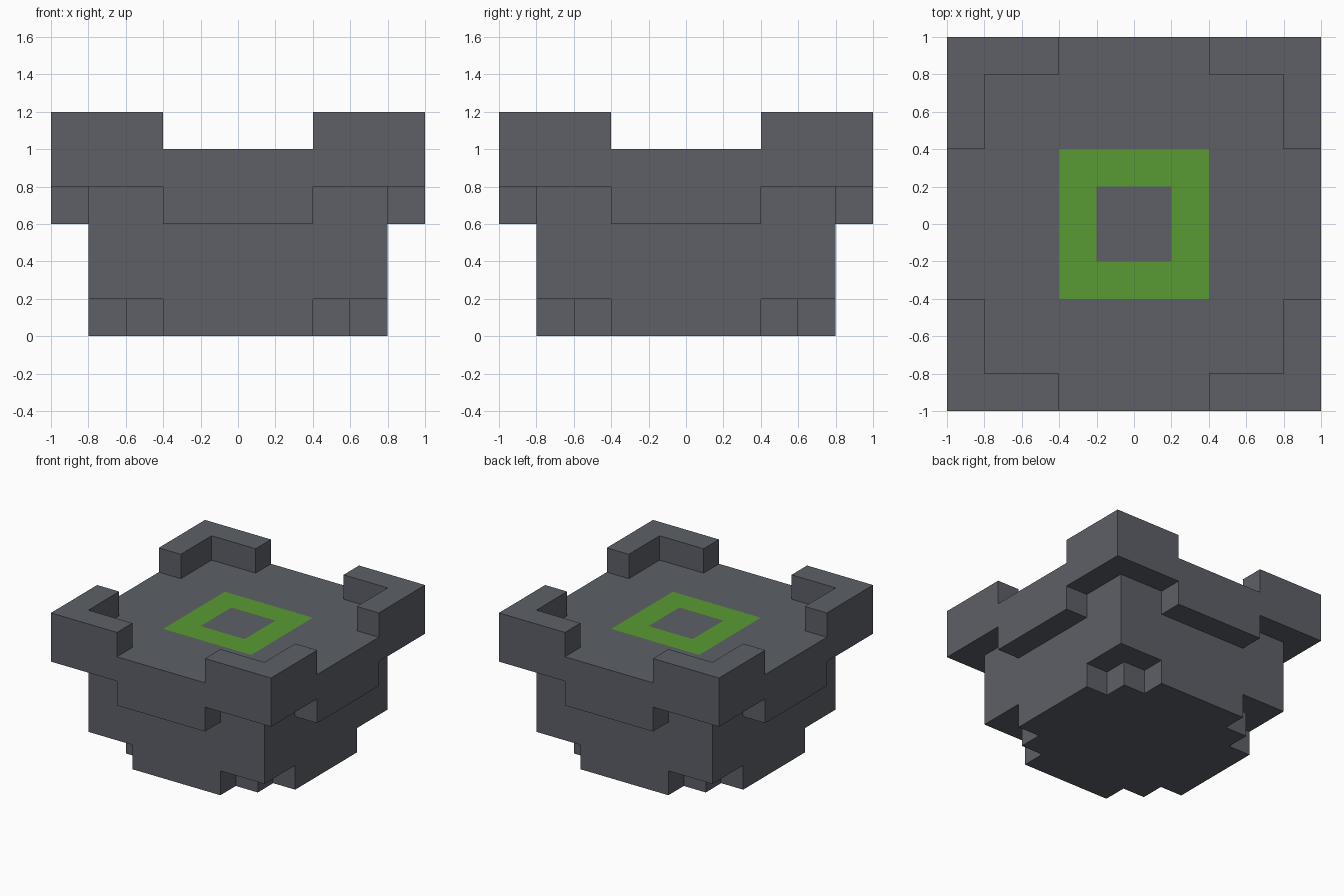
import bpy, bmesh, math
from mathutils import Vector

if "Cube" in bpy.data.objects:
    bpy.data.objects.remove(bpy.data.objects["Cube"])

S = 0.2                      # block size
NX, NZ = 10, 6               # blocks per side, layers


def material(name, rgb):
    m = bpy.data.materials.new(name)
    m.diffuse_color = (*rgb, 1)
    m.use_nodes = True
    m.node_tree.nodes["Principled BSDF"].inputs["Base Color"].default_value = m.diffuse_color
    return m


stone = material("slate grey", (0.109, 0.117, 0.136))
green = material("leaf green", (0.098, 0.328, 0.032))


# Each part is a rule on a block: near/far distance from the centre axes, layer
def foot(lo, hi, k):
    return k == 0 and (hi < 0.6 or (lo < 0.4 and hi < 0.8))


def body(lo, hi, k):
    return 1 <= k <= 3 and hi < 0.8


def rim(lo, hi, k):
    return k == 4 or (k == 3 and hi > 0.8 and lo < 0.4)


def corner_walls(lo, hi, k):
    return k == 5 and hi > 0.8 and lo > 0.4


PARTS = {"foot": foot, "body": body, "rim": rim, "corner_walls": corner_walls}


def spans(i, j):
    return sorted((abs(i - 4.5) * S, abs(j - 4.5) * S))


def solid(i, j, k):
    if not (0 <= i < NX and 0 <= j < NX and 0 <= k < NZ):
        return False
    return any(rule(*spans(i, j), k) for rule in PARTS.values())


def build(name, rule):
    bm = bmesh.new()
    for i in range(NX):
        for j in range(NX):
            for k in range(NZ):
                lo, hi = spans(i, j)
                if not rule(lo, hi, k):
                    continue
                c = Vector((i - 4.5, j - 4.5, k + 0.5)) * S
                for axis in range(3):
                    for sign in (-1, 1):
                        n = Vector((0, 0, 0))
                        n[axis] = sign
                        # only outer faces of the whole model are kept
                        if solid(i + int(n.x), j + int(n.y), k + int(n.z)):
                            continue
                        u = Vector((0, 0, 0))
                        u[(axis + 1) % 3] = 1
                        v = n.cross(u)
                        h = S / 2
                        f = bm.faces.new([bm.verts.new(c + h * (n + a * u + b * v))
                                          for a, b in ((-1, -1), (1, -1), (1, 1), (-1, 1))])
                        # green square ring on the deck
                        if k == 4 and n.z > 0 and 0.2 < hi < 0.4:
                            f.material_index = 1
    bmesh.ops.remove_doubles(bm, verts=bm.verts, dist=0.001)
    # merge block faces into large flat ones
    bmesh.ops.dissolve_limit(bm, angle_limit=math.radians(1), verts=bm.verts,
                             edges=bm.edges, delimit={'MATERIAL'})
    me = bpy.data.meshes.new(name)
    bm.to_mesh(me)
    bm.free()
    me.materials.append(stone)
    if name == "rim":
        me.materials.append(green)
    bpy.context.collection.objects.link(bpy.data.objects.new(name, me))


for part, part_rule in PARTS.items():
    build(part, part_rule)
